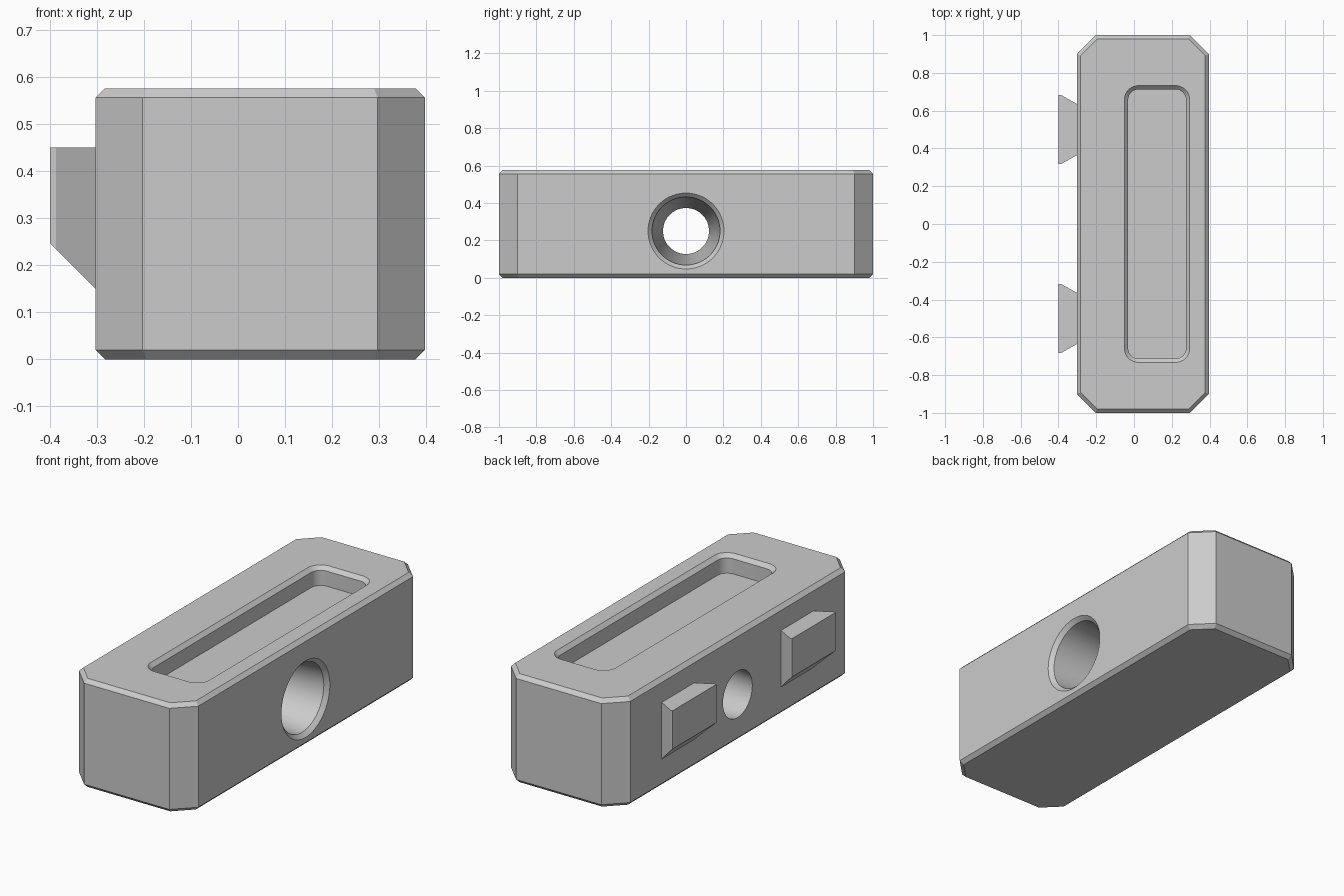
import bpy, bmesh, math

if "Cube" in bpy.data.objects:
    bpy.data.objects.remove(bpy.data.objects["Cube"])

X0, X1, TOP, EDGE = -0.303, 0.397, 0.576, 0.02   # body sides, height, edge chamfer

grey = bpy.data.materials.new("light_grey")
grey.diffuse_color = (0.6, 0.6, 0.6, 1)
grey.use_nodes = True
grey.node_tree.nodes["Principled BSDF"].inputs["Base Color"].default_value = grey.diffuse_color


def loft(name, rings):
    """Closed solid skinned through rings with equal point counts."""
    bm = bmesh.new()
    loops = [[bm.verts.new(p) for p in ring] for ring in rings]
    n = len(loops[0])
    for a, b in zip(loops, loops[1:]):
        for i in range(n):
            j = (i + 1) % n
            bm.faces.new((a[i], a[j], b[j], b[i]))
    bm.faces.new(loops[0][::-1])
    bm.faces.new(loops[-1])
    bmesh.ops.recalc_face_normals(bm, faces=bm.faces)
    mesh = bpy.data.meshes.new(name)
    bm.to_mesh(mesh)
    bm.free()
    mesh.materials.append(grey)
    obj = bpy.data.objects.new(name, mesh)
    bpy.context.collection.objects.link(obj)
    return obj


def body_ring(z, d):
    """Rectangle with cut corners, inset by d."""
    cx, a, b = (X0 + X1) / 2, (X1 - X0) / 2 - d, 1 - d
    c = 0.1 - d * (2 - math.sqrt(2))
    pts = [(a, b - c), (a - c, b), (-a + c, b), (-a, b - c),
           (-a, -b + c), (-a + c, -b), (a - c, -b), (a, -b + c)]
    return [(cx + x, y, z) for x, y in pts]


def pocket_ring(z, d, seg=8):
    """Rounded rectangle, grown outwards by d."""
    cx, a, b, r = 0.122, 0.153 - 0.055, 0.713 - 0.055, 0.055 + d
    ring = []
    for q, (sx, sy) in enumerate([(1, 1), (-1, 1), (-1, -1), (1, -1)]):
        for i in range(seg + 1):
            t = math.pi / 2 * (q + i / seg)
            ring.append((cx + sx * a + r * math.cos(t), sy * b + r * math.sin(t), z))
    return ring


def hole_ring(x, r, n=64):
    return [(x, r * math.cos(2 * math.pi * i / n), 0.25 + r * math.sin(2 * math.pi * i / n))
            for i in range(n)]


def tab(name, cy):
    """Dovetail tab with a 45 degree sloping underside."""
    plan = [(X0 + 0.01, 0.130), (X0, 0.136), (-0.387, 0.183), (-0.4, 0.183)]
    plan += [(x, -y) for x, y in reversed(plan)]
    bottom = [(x, cy + y, 0.15 + X0 - x) for x, y in plan]
    top = [(x, cy + y, 0.45) for x, y in plan]
    return loft(name, [bottom, top])


# Main block with chamfered top and bottom edges
block = loft("block", [body_ring(0, EDGE), body_ring(EDGE, 0),
                       body_ring(TOP - EDGE, 0), body_ring(TOP, EDGE)])

# Chamfered top pocket, tapered cross hole, two dovetail tabs
pocket = loft("pocket_cutter", [pocket_ring(TOP - 0.1, 0), pocket_ring(TOP - 0.02, 0),
                                pocket_ring(TOP + 0.02, 0.04)])
hole = loft("hole_cutter", [hole_ring(X0 - 0.046, 0.119), hole_ring(X1 - 0.021, 0.182),
                            hole_ring(X1 + 0.02, 0.223)])
tabs = [tab("tab_front", -0.5), tab("tab_back", 0.5)]

for helper, op in [(pocket, 'DIFFERENCE'), (hole, 'DIFFERENCE'),
                   (tabs[0], 'UNION'), (tabs[1], 'UNION')]:
    helper.hide_render = True
    mod = block.modifiers.new(helper.name, 'BOOLEAN')
    mod.operation, mod.solver, mod.object = op, 'EXACT', helper

# Apply the booleans, then drop the helpers
bpy.context.view_layer.objects.active = block
block.select_set(True)
for mod in list(block.modifiers):
    bpy.ops.object.modifier_apply(modifier=mod.name)
for helper in [pocket, hole] + tabs:
    bpy.data.objects.remove(helper)

# Smooth hole and pocket corners, keep chamfers crisp
bpy.ops.object.shade_smooth_by_angle(angle=math.radians(20))
